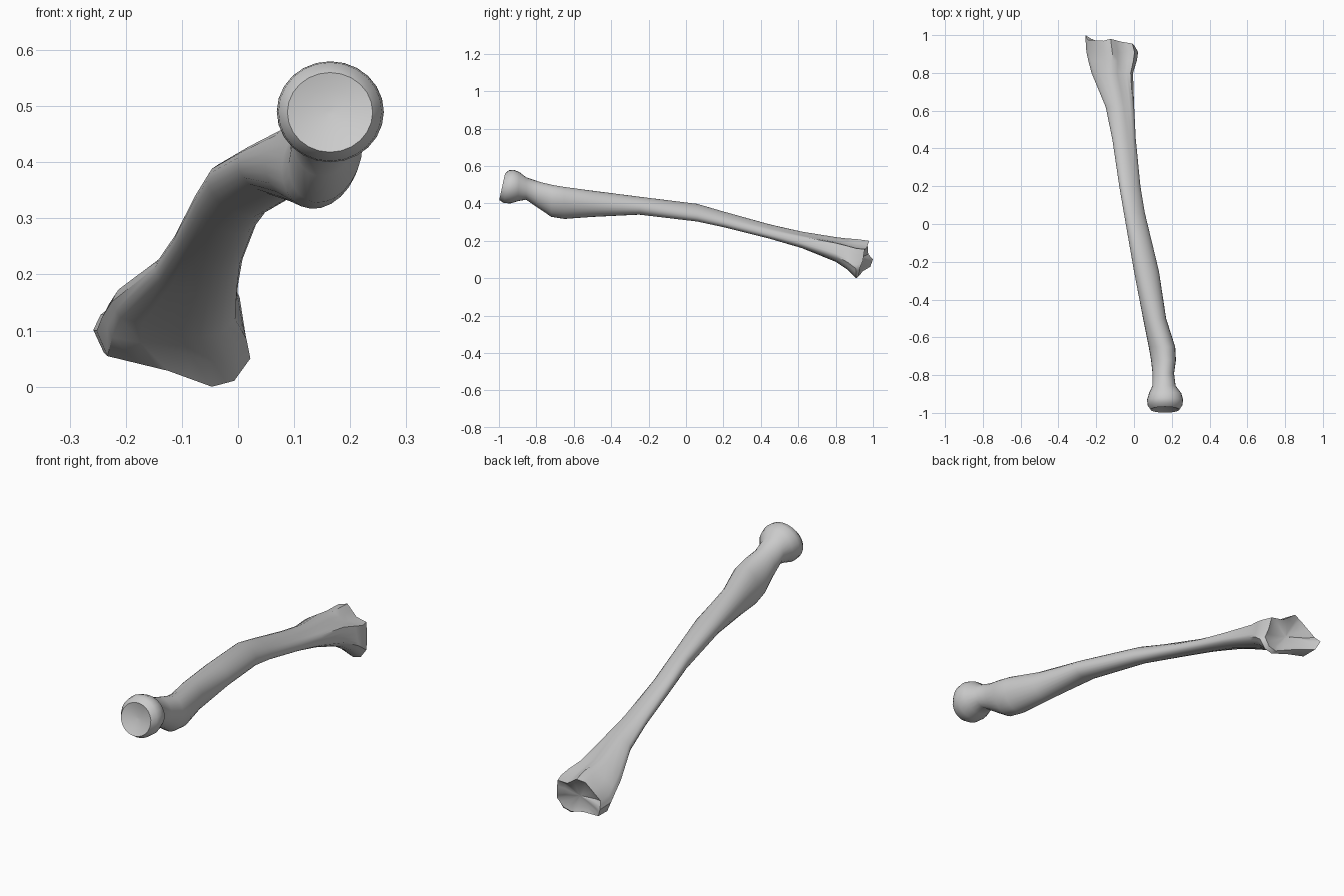
import bpy, bmesh, math

if "Cube" in bpy.data.objects:
    bpy.data.objects.remove(bpy.data.objects["Cube"])

N = 24  # points round each section

# Shaft and head sections:
# y, x min, x max, z min, z max, tilt of the ellipse, backward lean, share of wrist outline
SECTIONS = [
    (-0.983, 0.088, 0.240, 0.418, 0.560, 0, 0.22, 0),
    (-0.960, 0.072, 0.256, 0.402, 0.578, 0, 0.16, 0),
    (-0.930, 0.069, 0.260, 0.400, 0.580, 0, 0.10, 0),
    (-0.895, 0.080, 0.250, 0.412, 0.568, 0, 0.05, 0),
    (-0.855, 0.098, 0.220, 0.420, 0.540, 0, 0, 0),
    (-0.790, 0.098, 0.212, 0.375, 0.518, 0.1, 0, 0),
    (-0.720, 0.090, 0.222, 0.328, 0.500, 0.2, 0, 0),
    (-0.650, 0.078, 0.218, 0.317, 0.488, 0.2, 0, 0),
    (-0.500, 0.048, 0.170, 0.328, 0.468, 0.0, 0, 0),
    (-0.250, 0.000, 0.132, 0.340, 0.436, -0.2, 0, 0),
    (0.060, -0.054, 0.057, 0.303, 0.398, -0.4, 0, 0),
    (0.200, -0.078, 0.034, 0.273, 0.357, -0.4, 0, 0),
    (0.450, -0.115, 0.010, 0.210, 0.288, -0.4, 0, 0.2),
    (0.620, -0.150, 0.003, 0.160, 0.250, -0.3, 0, 0.5),
    (0.800, -0.225, -0.002, 0.088, 0.220, 0, 0, 0.8),
    (0.865, -0.242, 0.015, 0.045, 0.212, 0, 0, 1),
    (0.910, -0.252, 0.022, 0.000, 0.210, 0, 0, 1),
]

# Wrist outline inside a unit box, anticlockwise from +x, and the y of its end rim
WRIST = [(.94, -.14), (.86, .52), (.43, .57), (0, 1), (-.29, .9), (-.9, .24),
         (-1, -.05), (-.86, -.48), (-.07, -.73), (.5, -1), (.79, -.9), (1, -.52)]
RIM_Y = [.945, .955, .965, .98, .97, .975, 1.0, .985, .945, .925, .925, .93]


def sample(points, i):
    """Linear lookup round a closed list."""
    t = i / N * len(points)
    k, f = int(t), t - int(t)
    a, b = points[k], points[(k + 1) % len(points)]
    if isinstance(a, tuple):
        return tuple(p + (q - p) * f for p, q in zip(a, b))
    return a + (b - a) * f


def section(y, x0, x1, z0, z1, tilt, lean, wrist):
    cx, cz, a, b = (x0 + x1) / 2, (z0 + z1) / 2, (x1 - x0) / 2, (z1 - z0) / 2
    out = []
    for i in range(N):
        t = 2 * math.pi * i / N
        u, v = math.cos(t), math.sin(t + tilt)
        p, q = sample(WRIST, i)
        u, v = u + (p - u) * wrist, v + (q - v) * wrist
        out.append((cx + a * u, y + lean * b * v, cz + b * v))
    return out


def shrink(ring, s, dy):
    c = [sum(p[k] for p in ring) / N for k in range(3)]
    return [(c[0] + (p[0] - c[0]) * s, c[1] + (p[1] - c[1]) * s + dy,
             c[2] + (p[2] - c[2]) * s) for p in ring]


rings = [section(*s) for s in SECTIONS]

# Shallow dish in the round head
rings.insert(0, shrink(rings[0], 0.6, 0.010))
rings.insert(0, shrink(rings[0], 0.1, 0.005))

# Wrist rim with its pointed tip, then the hollow joint face
rim = section(0, -0.258, 0.010, 0.012, 0.200, 0, 0, 1)
rim = [(p[0], sample(RIM_Y, i), p[2]) for i, p in enumerate(rim)]
rings.append(rim)
rings.append(shrink(rim, 0.7, -0.015))
rings.append(shrink(rim, 0.1, -0.025))

# Loft the rings into one closed skin
bm = bmesh.new()
loops = [[bm.verts.new(p) for p in r] for r in rings]
for a, b in zip(loops, loops[1:]):
    for i in range(N):
        j = (i + 1) % N
        bm.faces.new((a[i], a[j], b[j], b[i]))
bm.faces.new(loops[0])
bm.faces.new(loops[-1])
bmesh.ops.recalc_face_normals(bm, faces=bm.faces)
mesh = bpy.data.meshes.new("forearm_bone")
bm.to_mesh(mesh)
bm.free()
bone = bpy.data.objects.new("forearm_bone", mesh)
bpy.context.collection.objects.link(bone)
bpy.context.view_layer.objects.active = bone
bone.select_set(True)
bpy.ops.object.shade_smooth_by_angle(angle=math.radians(45))
